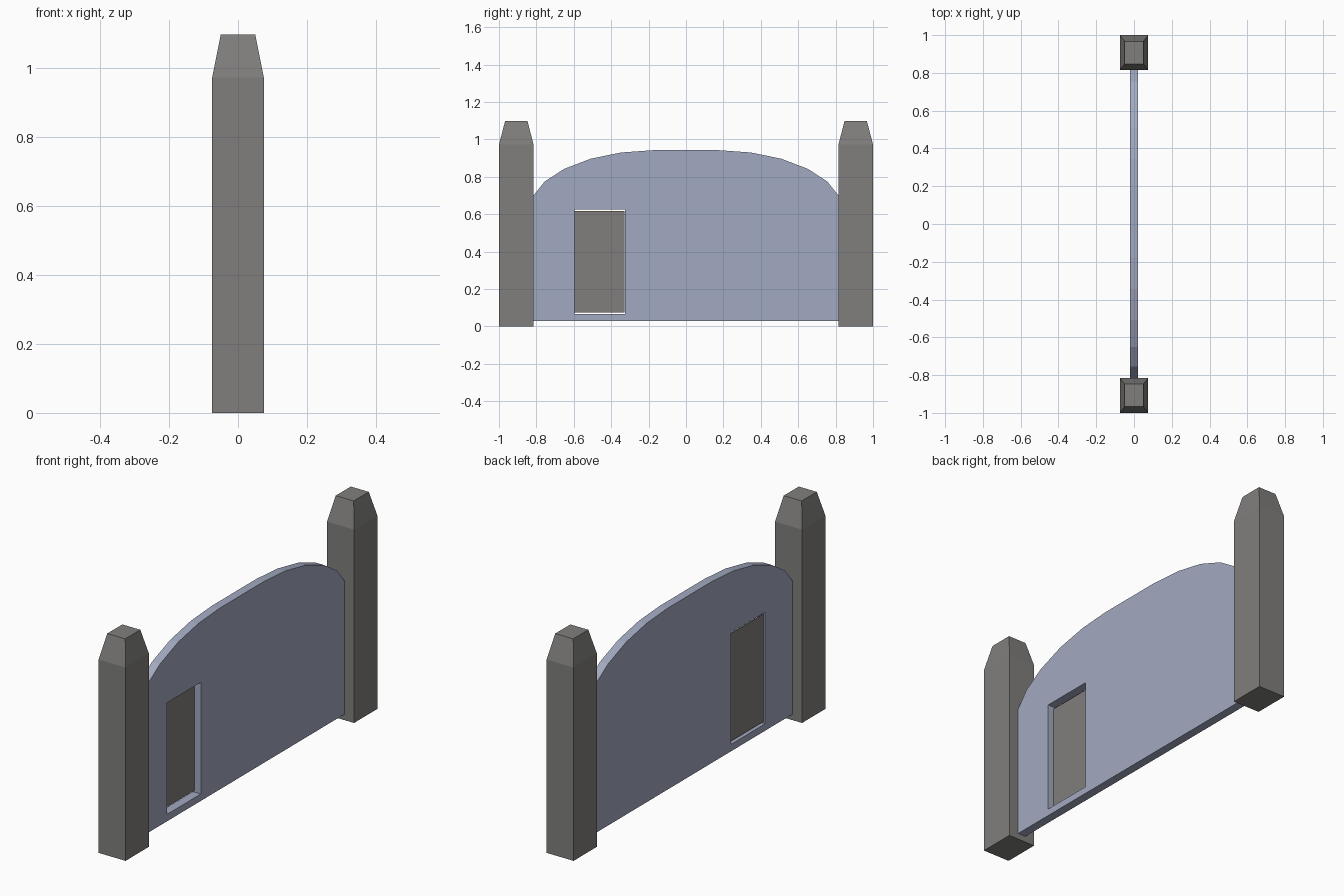
import bpy, bmesh
from mathutils import Vector

if "Cube" in bpy.data.objects:
    bpy.data.objects.remove(bpy.data.objects["Cube"])


def material(name, rgb):
    m = bpy.data.materials.new(name)
    m.diffuse_color = (*rgb, 1)
    m.use_nodes = True
    m.node_tree.nodes["Principled BSDF"].inputs["Base Color"].default_value = m.diffuse_color
    return m


STONE = material("warm grey", (0.216, 0.212, 0.202))
BLUE = material("dusty blue", (0.365, 0.402, 0.533))


def finish(bm, name, mat):
    bmesh.ops.recalc_face_normals(bm, faces=bm.faces)
    me = bpy.data.meshes.new(name)
    bm.to_mesh(me)
    bm.free()
    me.materials.append(mat)
    ob = bpy.data.objects.new(name, me)
    bpy.context.collection.objects.link(ob)
    return ob


def box(name, lo, hi, mat):
    bm = bmesh.new()
    bmesh.ops.create_cube(bm, size=1)
    for v in bm.verts:
        v.co = Vector([lo[i] if v.co[i] < 0 else hi[i] for i in range(3)])
    return finish(bm, name, mat)


def post(name, y):
    # square shaft with a tapered cap, stacked from rectangular rings
    bm = bmesh.new()
    rings = []
    for hx, hy, z in ((0.075, 0.0925, 0), (0.075, 0.0925, 0.972), (0.05, 0.06, 1.097)):
        rings.append([bm.verts.new((sx * hx, y + sy * hy, z))
                      for sx, sy in ((-1, -1), (1, -1), (1, 1), (-1, 1))])
    for a, b in zip(rings, rings[1:]):
        for i in range(4):
            j = (i + 1) % 4
            bm.faces.new((a[i], a[j], b[j], b[i]))
    bm.faces.new(rings[0])
    bm.faces.new(rings[-1])
    return finish(bm, name, STONE)


def wall_panel(half_thick):
    # arched outline (y, z) with a rectangular doorway left open
    half = [(0.815, 0.03), (0.815, 0.70), (0.755, 0.775), (0.652, 0.842),
            (0.508, 0.897), (0.345, 0.93), (0.177, 0.942)]
    outline = half + [(-y, z) for y, z in reversed(half)]
    doorway = [(-0.597, 0.065), (-0.327, 0.065), (-0.327, 0.626), (-0.597, 0.626)]
    bm = bmesh.new()
    for loop in (outline, doorway):
        vs = [bm.verts.new((-half_thick, y, z)) for y, z in loop]
        for i in range(len(vs)):
            bm.edges.new((vs[i - 1], vs[i]))
    bmesh.ops.triangle_fill(bm, edges=bm.edges[:], use_beauty=True, normal=(1, 0, 0))
    ext = bmesh.ops.extrude_face_region(bm, geom=bm.faces[:], use_keep_orig=True)
    moved = [g for g in ext["geom"] if isinstance(g, bmesh.types.BMVert)]
    bmesh.ops.translate(bm, verts=moved, vec=(2 * half_thick, 0, 0))
    return finish(bm, "arched_panel", BLUE)


post("front_post", -0.9075)
post("back_post", 0.9075)
wall_panel(0.022)
# thin door set back in the opening
box("door", (-0.015, -0.596, 0.075), (-0.011, -0.328, 0.616), STONE)
